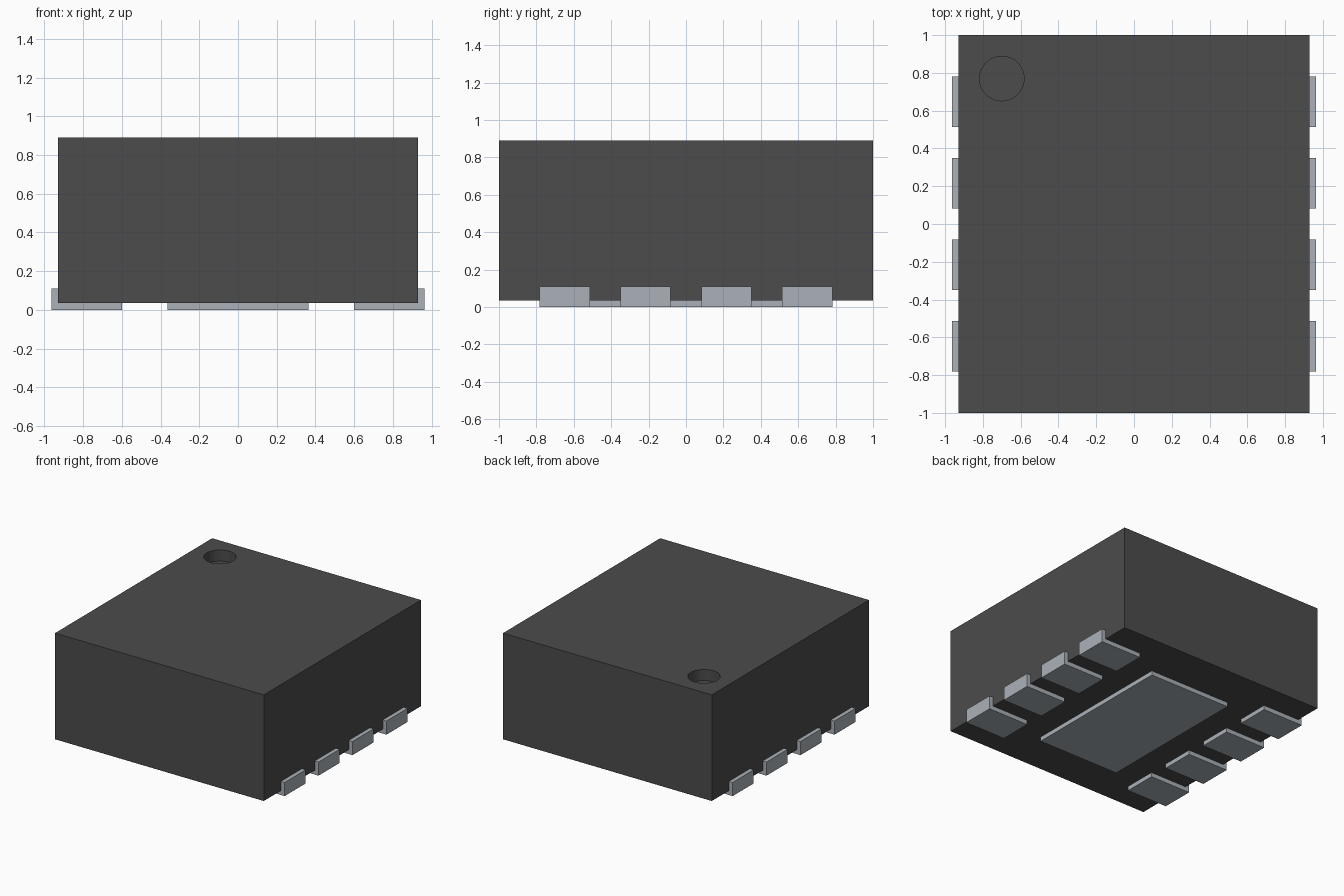
import bpy
import bmesh
import math

cube = bpy.data.objects.get("Cube")
if cube:
    bpy.data.objects.remove(cube, do_unlink=True)

BODY_X, BODY_Y = 0.93, 1.0      # half sizes of the package
BASE_Z, TOP_Z = 0.035, 0.89     # underside and top of the package


def material(name, color):
    m = bpy.data.materials.new(name)
    m.use_nodes = True
    m.diffuse_color = (*color, 1)
    m.node_tree.nodes["Principled BSDF"].inputs["Base Color"].default_value = (*color, 1)
    return m


plastic = material("dark grey plastic", (0.072, 0.072, 0.072))
metal = material("tinned metal", (0.40, 0.44, 0.475))


def prism(name, profile, y0, y1, mat):
    """Extrude an x-z profile along y."""
    bm = bmesh.new()
    face = bm.faces.new([bm.verts.new((x, y0, z)) for x, z in profile])
    ext = bmesh.ops.extrude_face_region(bm, geom=[face])
    moved = [v for v in ext["geom"] if isinstance(v, bmesh.types.BMVert)]
    bmesh.ops.translate(bm, verts=moved, vec=(0, y1 - y0, 0))
    bmesh.ops.recalc_face_normals(bm, faces=bm.faces)
    mesh = bpy.data.meshes.new(name)
    bm.to_mesh(mesh)
    bm.free()
    mesh.materials.append(mat)
    obj = bpy.data.objects.new(name, mesh)
    bpy.context.collection.objects.link(obj)
    return obj


def block(name, hx, hy, z0, z1, mat):
    return prism(name, [(-hx, z0), (hx, z0), (hx, z1), (-hx, z1)], -hy, hy, mat)


# Package body with a round orientation dimple in the top
body = block("package_body", BODY_X, BODY_Y, BASE_Z, TOP_Z, plastic)
dimple_depth = 0.09
bpy.ops.mesh.primitive_cylinder_add(vertices=48, radius=0.118, depth=2 * dimple_depth,
                                    location=(-0.70, 0.77, TOP_Z))
cutter = bpy.context.object
cutter.name = "dimple_cutter"
cutter.hide_render = True
cutter.data.materials.append(plastic)
cut = body.modifiers.new("dimple", 'BOOLEAN')
cut.operation = 'DIFFERENCE'
cut.solver = 'EXACT'
cut.object = cutter
bpy.ops.object.select_all(action='DESELECT')
body.select_set(True)
bpy.context.view_layer.objects.active = body
bpy.ops.object.modifier_apply(modifier=cut.name)
bpy.data.objects.remove(cutter, do_unlink=True)
bpy.ops.object.shade_smooth_by_angle(angle=math.radians(30))

# Large thermal pad under the body
block("thermal_pad", 0.365, 0.64, 0, BASE_Z, metal)

# L-shaped leads: a foot under the body and a short lip up its side
lead_profile = [(0.60, 0), (0.963, 0), (0.963, 0.11), (BODY_X, 0.11),
                (BODY_X, BASE_Z), (0.60, BASE_Z)]
for side, sign in (("left", 1), ("right", -1)):
    for i in range(4):
        y = -0.648 + 0.432 * i
        prism(f"lead_{side}_{i + 1}", [(sign * x, z) for x, z in lead_profile],
              y - 0.134, y + 0.134, metal)
